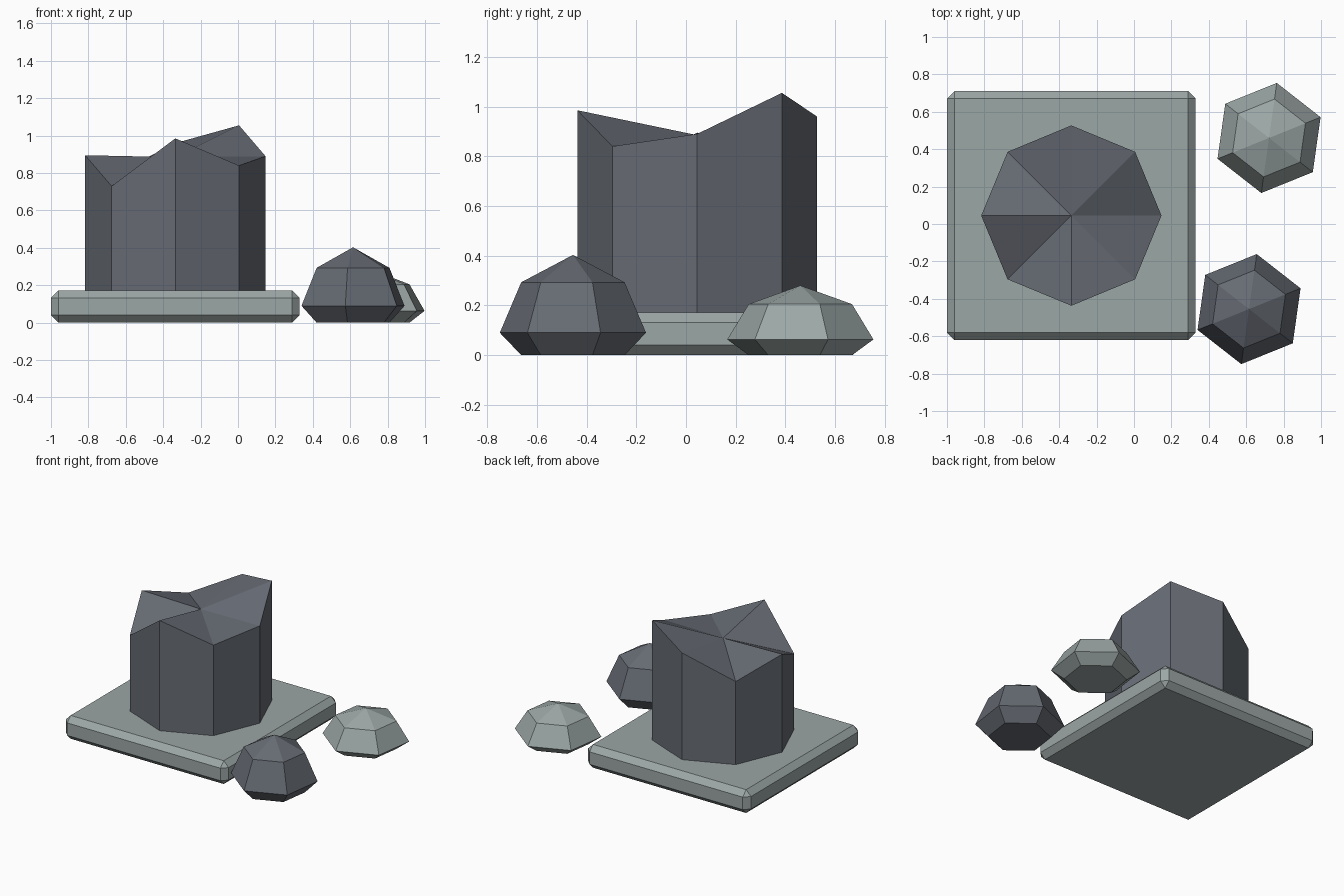
import bpy
import bmesh
from math import cos, sin, radians

cube = bpy.data.objects.get("Cube")
if cube:
    bpy.data.objects.remove(cube, do_unlink=True)


def make_material(name, rgb):
    mat = bpy.data.materials.new(name)
    mat.use_nodes = True
    mat.diffuse_color = (*rgb, 1)
    mat.node_tree.nodes["Principled BSDF"].inputs["Base Color"].default_value = (*rgb, 1)
    return mat


def add_object(name, bm, mat, location):
    bmesh.ops.recalc_face_normals(bm, faces=bm.faces)
    mesh = bpy.data.meshes.new(name)
    bm.to_mesh(mesh)
    bm.free()
    mesh.materials.append(mat)
    obj = bpy.data.objects.new(name, mesh)
    obj.location = location
    bpy.context.collection.objects.link(obj)
    return obj


def add_ring(bm, radius, heights, turn=0):
    step = 360 / len(heights)
    angles = [radians(turn + i * step) for i in range(len(heights))]
    return [bm.verts.new((radius * cos(a), radius * sin(a), z))
            for a, z in zip(angles, heights)]


def build_rings(name, rings, apex, mat, location, turn=0):
    """Stack rings of (radius, heights), closed flat below and by a fan above."""
    bm = bmesh.new()
    loops = [add_ring(bm, radius, heights, turn) for radius, heights in rings]
    tip = bm.verts.new((0, 0, apex))
    count = len(loops[0])
    bm.faces.new(loops[0][::-1])
    for i in range(count):
        j = (i + 1) % count
        for low, high in zip(loops, loops[1:]):
            bm.faces.new((low[i], low[j], high[j], high[i]))
        bm.faces.new((loops[-1][i], loops[-1][j], tip))
    return add_object(name, bm, mat, location)


def build_rock(name, widest, shoulder, apex, mat, location):
    rings = [(0.21, [0] * 6), (0.297, [widest] * 6), (0.21, [shoulder] * 6)]
    return build_rings(name, rings, apex, mat, location, turn=22)


pale_stone = make_material("pale grey stone", (0.33, 0.385, 0.378))
dark_stone = make_material("dark slate stone", (0.132, 0.145, 0.17))

# Square plinth with chamfered edges
bm = bmesh.new()
bmesh.ops.create_cube(bm, size=1)
bmesh.ops.scale(bm, vec=(1.33, 1.33, 0.172), verts=bm.verts)
bmesh.ops.bevel(bm, geom=bm.edges[:], offset=0.04, segments=1, affect='EDGES')
add_object("plinth", bm, pale_stone, (-0.335, 0.045, 0.086))

# Broken column stump with a jagged top
rim = [0.89, 1.055, 0.96, 0.785, 0.895, 0.73, 0.985, 0.84]
build_rings("broken_column", [(0.482, [0.165] * 8), (0.482, rim)], 0.885,
            dark_stone, (-0.335, 0.045, 0))

# Fallen rocks beside the plinth
build_rock("front_rock", 0.09, 0.293, 0.403, dark_stone, (0.615, -0.455, 0))
build_rock("back_rock", 0.063, 0.205, 0.28, pale_stone, (0.722, 0.46, 0))
